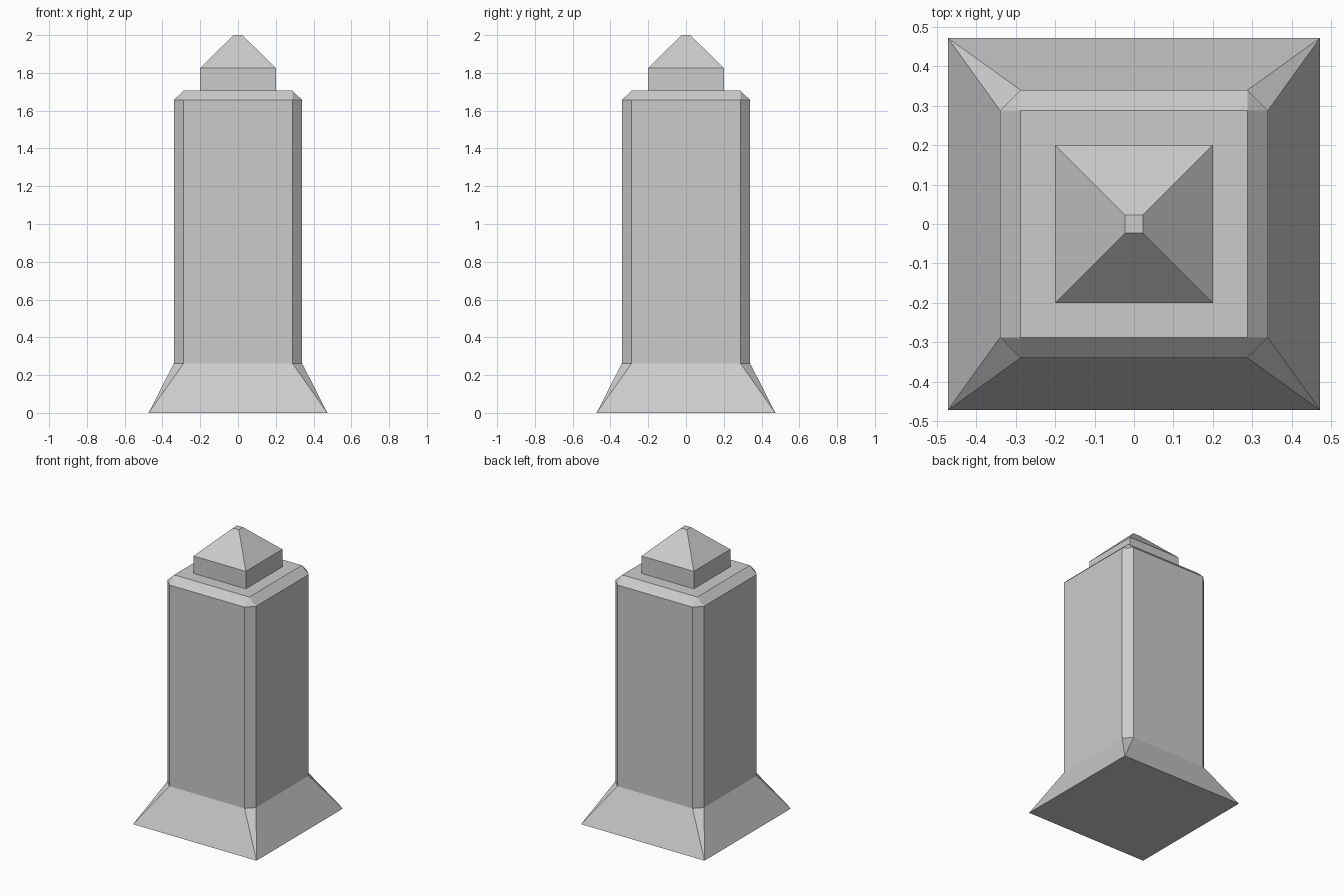
import bpy
import bmesh

if "Cube" in bpy.data.objects:
    bpy.data.objects.remove(bpy.data.objects["Cube"])


def ring(bm, half, cut, z):
    """Square ring of eight points with corners cut by `cut` (0 = sharp)."""
    h, c = half, half - cut
    pts = [(h, -c), (h, c), (c, h), (-c, h), (-h, c), (-h, -c), (-c, -h), (c, -h)]
    return [bm.verts.new((x, y, z)) for x, y in pts]


def loft(name, sections):
    """Skin a stack of (half width, corner cut, height) sections."""
    bm = bmesh.new()
    rings = [ring(bm, *s) for s in sections]
    for low, high in zip(rings, rings[1:]):
        for i in range(8):
            j = (i + 1) % 8
            bm.faces.new((low[i], low[j], high[j], high[i]))
    bm.faces.new(rings[0][::-1])
    bm.faces.new(rings[-1])
    # Sharp corners collapse to single points
    bmesh.ops.remove_doubles(bm, verts=bm.verts[:], dist=0.0001)
    bmesh.ops.recalc_face_normals(bm, faces=bm.faces[:])
    mesh = bpy.data.meshes.new(name)
    bm.to_mesh(mesh)
    bm.free()
    obj = bpy.data.objects.new(name, mesh)
    bpy.context.collection.objects.link(obj)
    return obj


# Flared foot and bevelled shaft
loft("pillar_body", [
    (0.473, 0.0, 0.0),
    (0.34, 0.052, 0.262),
    (0.34, 0.052, 1.656),
    (0.288, 0.0, 1.706),
])

# Square block with a blunt pyramid tip
loft("pillar_cap", [
    (0.2, 0.0, 1.706),
    (0.2, 0.0, 1.827),
    (0.023, 0.0, 2.0),
])
